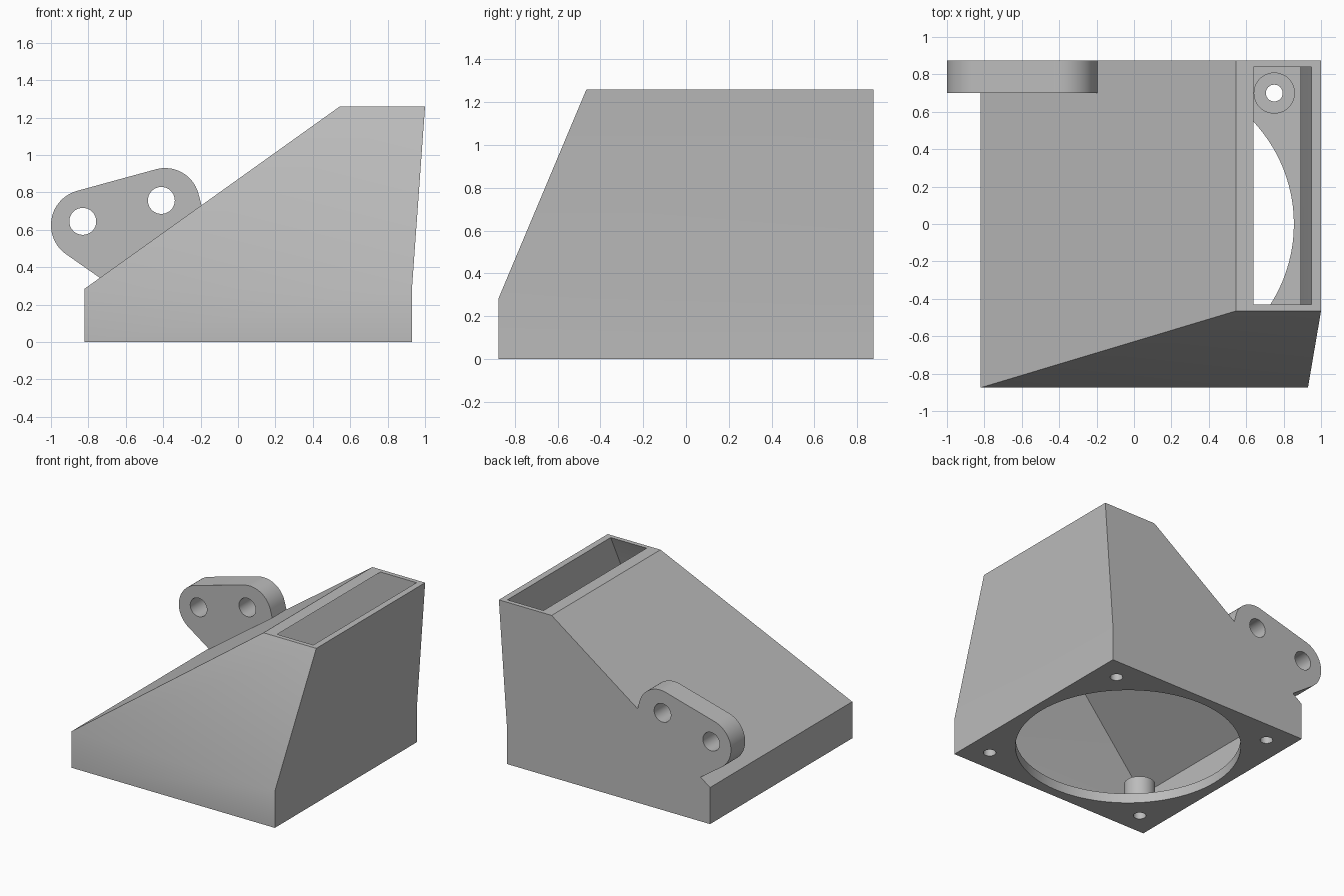
import bpy, bmesh
from math import cos, sin, radians, pi

old = bpy.data.objects.get("Cube")
if old:
    bpy.data.objects.remove(old, do_unlink=True)

grey = bpy.data.materials.new("plain grey")
grey.use_nodes = True
COLOUR = (0.5, 0.5, 0.5, 1)
grey.diffuse_color = COLOUR
grey.node_tree.nodes["Principled BSDF"].inputs["Base Color"].default_value = COLOUR


def make(name, bm):
    bmesh.ops.recalc_face_normals(bm, faces=bm.faces)
    mesh = bpy.data.meshes.new(name)
    bm.to_mesh(mesh)
    bm.free()
    mesh.materials.append(grey)
    ob = bpy.data.objects.new(name, mesh)
    bpy.context.collection.objects.link(ob)
    return ob


def prism(name, points, direction):
    """Extrude a closed outline along a direction."""
    bm = bmesh.new()
    face = bm.faces.new([bm.verts.new(p) for p in points])
    out = bmesh.ops.extrude_face_region(bm, geom=[face])
    moved = [g for g in out["geom"] if isinstance(g, bmesh.types.BMVert)]
    bmesh.ops.translate(bm, verts=moved, vec=direction)
    return make(name, bm)


def arc(cx, cy, r, start, end, n):
    steps = [radians(start + (end - start) * i / n) for i in range(n + 1)]
    return [(cx + r * cos(a), cy + r * sin(a)) for a in steps]


def upright(name, x, y, r, z0, z1, n=48):
    ring = arc(x, y, r, 0, 360, n)[:-1]
    return prism(name, [(px, py, z0) for px, py in ring], (0, 0, z1 - z0))


def cut(ob, cutter):
    mod = ob.modifiers.new("cut", "BOOLEAN")
    mod.operation = "DIFFERENCE"
    mod.solver = "EXACT"
    mod.object = cutter
    bpy.context.view_layer.objects.active = ob
    bpy.ops.object.modifier_apply(modifier=mod.name)
    bpy.data.objects.remove(cutter, do_unlink=True)


def smooth(ob):
    bpy.ops.object.select_all(action="DESELECT")
    ob.select_set(True)
    bpy.context.view_layer.objects.active = ob
    bpy.ops.object.shade_smooth_by_angle(angle=radians(30))


# Hollow duct: outer skin up, over the rim, and down the inner skin
BASE_Z, TOP_Z, PLATE = 0.285, 1.26, 0.075
outer_base, outer_top = (-0.82, 0.93, -0.875, 0.875), (0.545, 1.0, -0.465, 0.875)
inner_base, inner_top = (-0.78, 0.89, -0.84, 0.84), (0.64, 0.95, -0.43, 0.84)
levels = [(outer_base, 0), (outer_base, BASE_Z), (outer_top, TOP_Z),
          (inner_top, TOP_Z), (inner_base, BASE_Z), (inner_base, PLATE)]
bm = bmesh.new()
rings = []
for (x0, x1, y0, y1), z in levels:
    corners = [(x0, y0), (x1, y0), (x1, y1), (x0, y1)]
    rings.append([bm.verts.new((x, y, z)) for x, y in corners])
for a, b in zip(rings, rings[1:]):
    for i in range(4):
        j = (i + 1) % 4
        bm.faces.new((a[i], a[j], b[j], b[i]))
bm.faces.new(rings[0])
bm.faces.new(rings[-1])
duct = make("duct_body", bm)

# Round fan opening in the base plate
MID_X = 0.055
cut(duct, upright("opening_cutter", MID_X, 0, 0.8, -0.1, 0.15, 96))

# Screw bosses in the four corners
for sx, side in ((-1, "right"), (1, "left")):
    for sy, end in ((-1, "front"), (1, "back")):
        x, y = MID_X + sx * 0.695, sy * 0.7
        cut(duct, upright("screw_cutter", x, y, 0.045, -0.1, 0.15, 32))
        boss = upright(f"{end}_{side}_boss", x, y, 0.11, PLATE - 0.01, 0.26)
        cut(boss, upright("screw_cutter", x, y, 0.045, -0.1, 0.4, 32))
        smooth(boss)
smooth(duct)

# Mounting lug with two bolt holes, seated on the slope
LUG_BACK, LUG_DEPTH = 0.875, 0.175
outline = arc(-0.39, 0.745, 0.185, 15, 105, 20) + arc(-0.81, 0.625, 0.19, 105, 236, 28)
outline += [(-0.72, 0.33), (-0.19, 0.71)]
lug = prism("mounting_lug", [(x, LUG_BACK, z) for x, z in outline], (0, -LUG_DEPTH, 0))
for x, z in ((-0.83, 0.645), (-0.41, 0.757)):
    ring = arc(x, z, 0.072, 0, 360, 40)[:-1]
    cut(lug, prism("bolt_cutter", [(px, 1, pz) for px, pz in ring], (0, -0.5, 0)))
smooth(lug)
